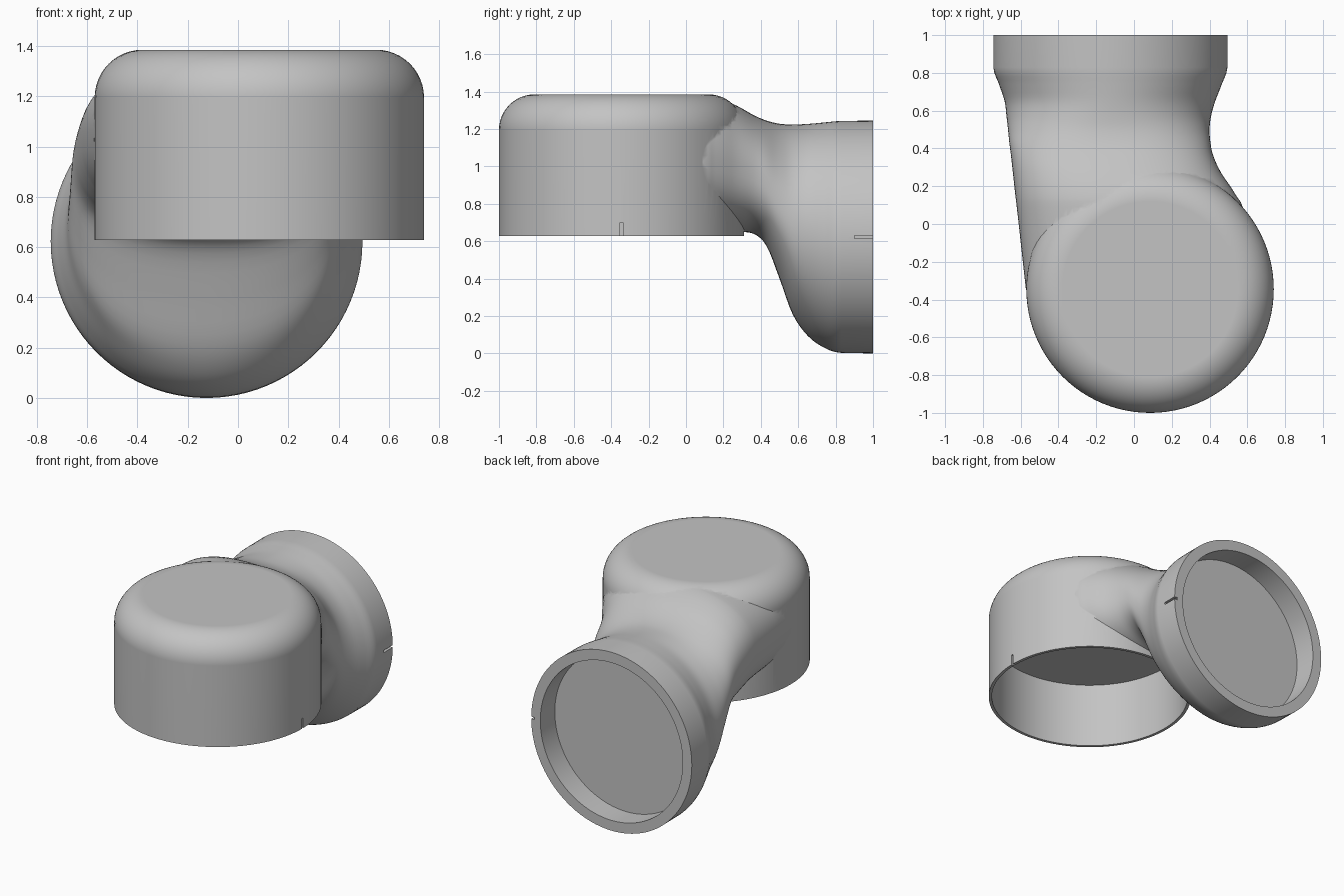
import bpy
import bmesh
from math import cos, sin, pi, radians, copysign
from mathutils import Vector, Matrix

if "Cube" in bpy.data.objects:
    bpy.data.objects.remove(bpy.data.objects["Cube"])

grey = bpy.data.materials.new("plain_grey")
grey.use_nodes = True
grey.diffuse_color = (0.55, 0.55, 0.55, 1)
grey.node_tree.nodes["Principled BSDF"].inputs["Base Color"].default_value = grey.diffuse_color

CAP = Vector((0.085, -0.345, 0))
SOCKET = Vector((-0.125, 0, 0.622))
SIDES = 96


def loft(name, rings):
    """Closed solid through a list of rings with equal point counts."""
    bm = bmesh.new()
    loops = [[bm.verts.new(p) for p in ring] for ring in rings]
    for a, b in zip(loops, loops[1:]):
        for i in range(len(a)):
            j = (i + 1) % len(a)
            bm.faces.new((a[i], a[j], b[j], b[i]))
    bm.faces.new(loops[0])
    bm.faces.new(loops[-1])
    bmesh.ops.recalc_face_normals(bm, faces=bm.faces)
    mesh = bpy.data.meshes.new(name)
    bm.to_mesh(mesh)
    bm.free()
    mesh.materials.append(grey)
    obj = bpy.data.objects.new(name, mesh)
    bpy.context.collection.objects.link(obj)
    return obj


def turned(name, profile, matrix):
    """Solid of revolution from (radius, height) points."""
    turns = [2 * pi * i / SIDES for i in range(SIDES)]
    return loft(name, [[matrix @ Vector((r * cos(t), r * sin(t), z)) for t in turns]
                       for r, z in profile])


def box(name, low, high):
    corners = [(0, 0), (1, 0), (1, 1), (0, 1)]
    return loft(name, [[((low[0], high[0])[i], (low[1], high[1])[j], z) for i, j in corners]
                       for z in (low[2], high[2])])


def combine(target, tool, operation):
    mod = target.modifiers.new(operation.lower(), "BOOLEAN")
    mod.operation = operation
    mod.solver = "EXACT"
    mod.object = tool
    bpy.context.view_layer.objects.active = target
    bpy.ops.object.modifier_apply(modifier=mod.name)
    bpy.data.objects.remove(tool)


def spline(a, b, c, d, t):
    return [(2 * q + (r - p) * t + (2 * p - 5 * q + 4 * r - s) * t * t
             + (3 * q - p - 3 * r + s) * t ** 3) / 2 for p, q, r, s in zip(a, b, c, d)]


# Elbow sections: y, left edge, right edge, bottom, top, squareness
sections = [
    (1, -0.745, 0.495, 0, 1.245, 2), (0.83, -0.745, 0.495, 0.003, 1.243, 2),
    (0.74, -0.715, 0.465, 0.03, 1.235, 2), (0.65, -0.685, 0.43, 0.095, 1.227, 2),
    (0.57, -0.675, 0.408, 0.21, 1.224, 2.1), (0.5, -0.667, 0.4, 0.4, 1.228, 2.2),
    (0.43, -0.66, 0.405, 0.575, 1.245, 2.3), (0.36, -0.651, 0.42, 0.64, 1.275, 2.4),
    (0.27, -0.641, 0.462, 0.65, 1.325, 2.4), (0.16, -0.629, 0.535, 0.66, 1.368, 2.4),
    (0.04, -0.615, 0.585, 0.67, 1.38, 2.4), (-0.35, -0.572, 0.59, 0.68, 1.375, 2.4)]


def section_ring(y, left, right, low, high, square):
    ring = []
    for i in range(SIDES):
        c, s = cos(2 * pi * i / SIDES), sin(2 * pi * i / SIDES)
        x = copysign(abs(c) ** (2 / square), c)
        z = copysign(abs(s) ** (2 / square), s)
        ring.append(((left + right + (right - left) * x) / 2, y,
                     (low + high + (high - low) * z) / 2))
    return ring


rings = [section_ring(*sections[0])]
last = len(sections) - 1
for k in range(1, last):
    for step in range(4):
        rings.append(section_ring(*spline(sections[k - 1], sections[k], sections[k + 1],
                                          sections[min(k + 2, last)], step / 4)))
rings.append(section_ring(*sections[last]))
fitting = loft("elbow_fitting", rings)

# Rounded cap
fillet = 0.19
profile = [(0.655, 0.628)]
for i in range(13):
    a = radians(7.5 * i)
    profile.append((0.465 + fillet * cos(a), 1.195 + fillet * sin(a)))
combine(fitting, turned("cap", profile, Matrix.Translation(CAP)), "UNION")

# Hollow under the cap
combine(fitting, turned("cap_hollow", [(0.635, 0.5), (0.635, 1.08)],
                        Matrix.Translation(CAP)), "DIFFERENCE")

# Round recess in the rear socket
facing_back = Matrix.Translation(SOCKET) @ Matrix.Rotation(-pi / 2, 4, "X")
combine(fitting, turned("socket_recess", [(0.55, 0.84), (0.55, 1.1)], facing_back), "DIFFERENCE")

# Alignment notches
combine(fitting, box("cap_notch", (0.72, -0.353, 0.6), (0.8, -0.337, 0.7)), "DIFFERENCE")
combine(fitting, box("socket_notch", (0.47, 0.9, 0.615), (0.6, 1.1, 0.631)), "DIFFERENCE")

# Smooth shading with crisp rims
bpy.ops.object.select_all(action="DESELECT")
fitting.select_set(True)
bpy.context.view_layer.objects.active = fitting
bpy.ops.object.shade_smooth_by_angle(angle=radians(35))
weighted = fitting.modifiers.new("even_normals", "WEIGHTED_NORMAL")
weighted.keep_sharp = True
